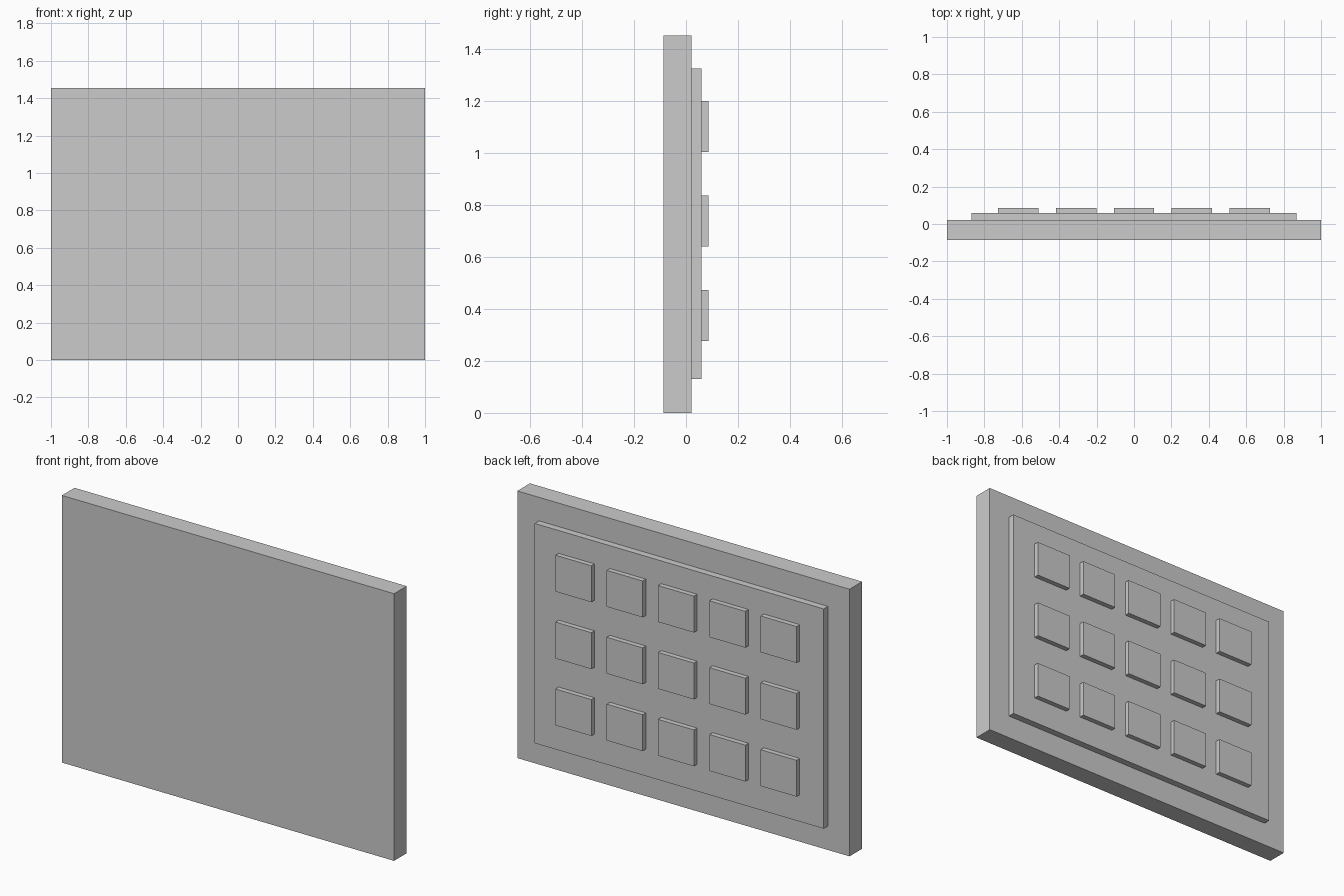
import bpy

if "Cube" in bpy.data.objects:
    bpy.data.objects.remove(bpy.data.objects["Cube"])


def box(name, x, y, z):
    """Axis-aligned box from (min, max) ranges."""
    bpy.ops.mesh.primitive_cube_add(
        size=1, location=[(a + b) / 2 for a, b in (x, y, z)])
    ob = bpy.context.object
    ob.name = name
    ob.scale = [b - a for a, b in (x, y, z)]
    bpy.ops.object.transform_apply(location=False, rotation=False, scale=True)
    return ob


# Main slab, plain on the front
box("slab", (-1, 1), (-0.086, 0.022), (0, 1.454))

# Raised panel on the back
box("back_panel", (-0.87, 0.87), (0.022, 0.059), (0.13, 1.326))

# Grid of raised tiles on the panel
half_w, half_h = 0.108, 0.099
for row in range(3):
    for col in range(5):
        cx = (col - 2) * 0.309
        cz = 0.739 + (row - 1) * 0.364
        box(f"tile_{row + 1}_{col + 1}", (cx - half_w, cx + half_w),
            (0.059, 0.086), (cz - half_h, cz + half_h))
